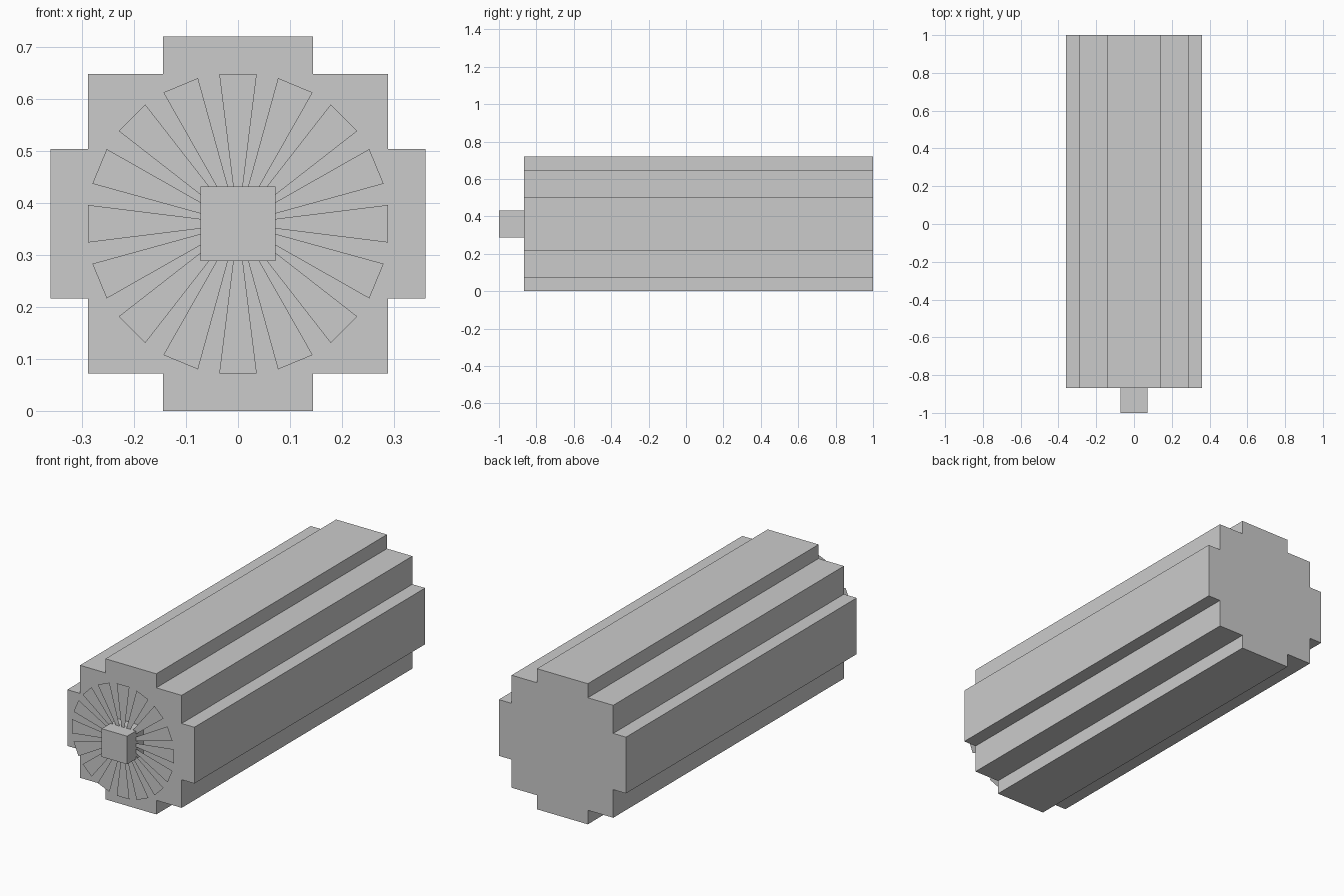
import bpy, bmesh, math
from mathutils import Vector

if "Cube" in bpy.data.objects:
    bpy.data.objects.remove(bpy.data.objects["Cube"])

CZ = 0.36          # height of the central axis
FRONT = -0.867     # front face of the body
BLADE_Y = -0.93    # plane of the fan blades


def make_object(name, bm):
    mesh = bpy.data.meshes.new(name)
    bm.to_mesh(mesh)
    bm.free()
    obj = bpy.data.objects.new(name, mesh)
    bpy.context.collection.objects.link(obj)
    return obj


def extrude_profile(name, points, y0, y1):
    bm = bmesh.new()
    face = bm.faces.new([bm.verts.new((x, y0, CZ + z)) for x, z in points])
    result = bmesh.ops.extrude_face_region(bm, geom=[face], use_keep_orig=True)
    verts = [v for v in result["geom"] if isinstance(v, bmesh.types.BMVert)]
    bmesh.ops.translate(bm, verts=verts, vec=Vector((0, y1 - y0, 0)))
    bmesh.ops.recalc_face_normals(bm, faces=bm.faces)
    return make_object(name, bm)


# Body: stepped round profile, one quadrant turned four times
quadrant = [(0.36, 0.144), (0.288, 0.144), (0.288, 0.288), (0.144, 0.288), (0.144, 0.36)]
profile = []
for _ in range(4):
    profile += quadrant
    quadrant = [(-z, x) for x, z in quadrant]
extrude_profile("engine_body", profile, FRONT, 1.0)

# Hub: square block on the front face
h = 0.072
extrude_profile("fan_hub", [(h, -h), (h, h), (-h, h), (-h, -h)], -1.0, FRONT)

# Fan: sixteen flat tapered blades around the hub
bm = bmesh.new()
for i in range(16):
    a = 2 * math.pi * i / 16
    c, s = math.cos(a), math.sin(a)
    corners = [(0.03, -0.004), (0.288, -0.036), (0.288, 0.036), (0.03, 0.004)]
    bm.faces.new([bm.verts.new((r * c - w * s, BLADE_Y, CZ + r * s + w * c))
                  for r, w in corners])
make_object("fan_blades", bm)
